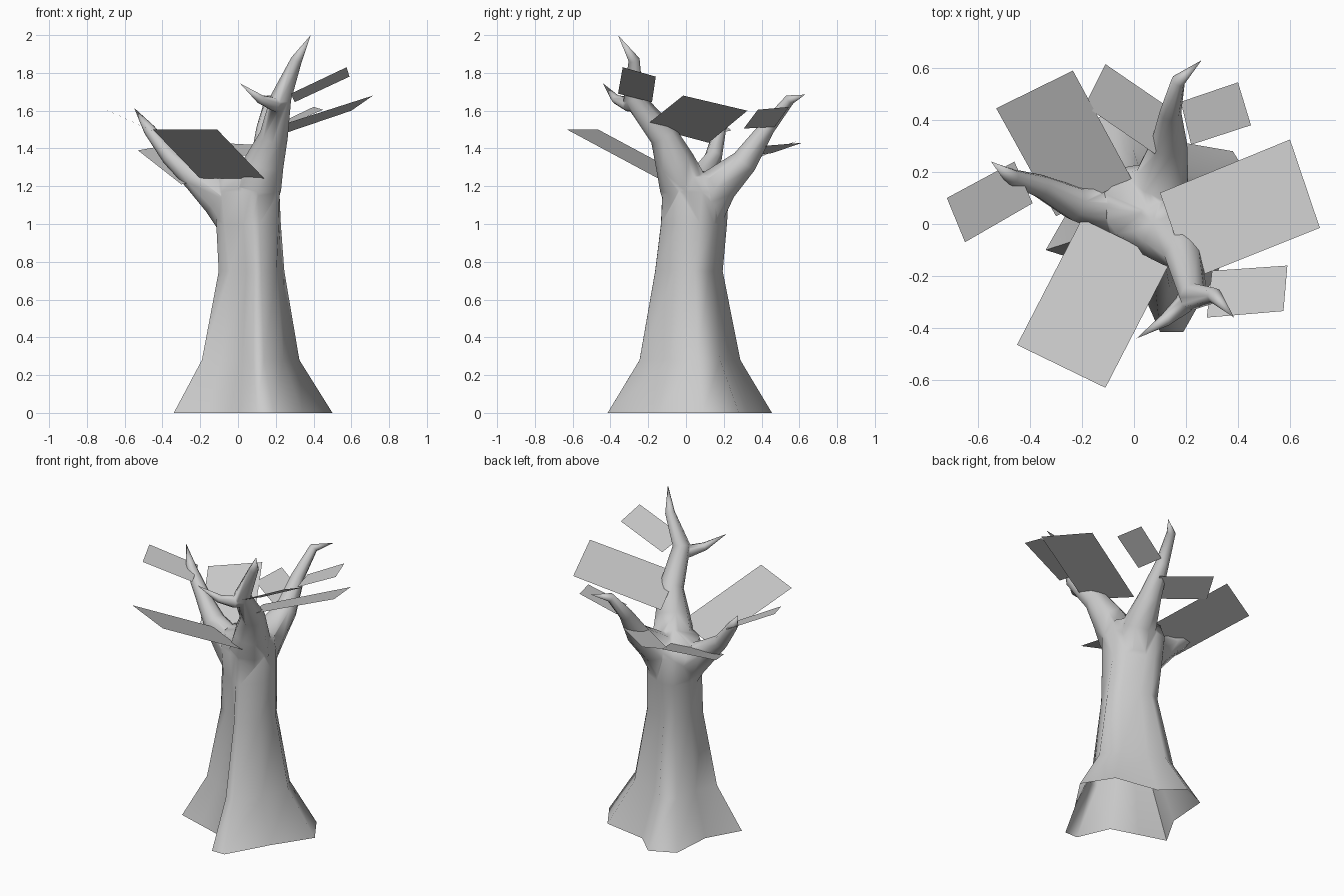
import bpy, bmesh
from math import cos, sin, tau, radians
from mathutils import Vector

if "Cube" in bpy.data.objects:
    bpy.data.objects.remove(bpy.data.objects["Cube"])

grey = bpy.data.materials.new("pale_grey")
grey.use_nodes = True
COLOUR = (0.6, 0.6, 0.6, 1)
grey.diffuse_color = COLOUR
grey.node_tree.nodes["Principled BSDF"].inputs["Base Color"].default_value = COLOUR


def finish(name, bm):
    mesh = bpy.data.meshes.new(name)
    bm.to_mesh(mesh)
    bm.free()
    mesh.materials.append(grey)
    obj = bpy.data.objects.new(name, mesh)
    bpy.context.collection.objects.link(obj)
    return obj


def loft(name, rings, tip):
    """Skin a list of point rings into a solid that ends on a tip point."""
    bm = bmesh.new()
    rows = [[bm.verts.new(p) for p in ring] for ring in rings]
    n = len(rows[0])
    for a, b in zip(rows, rows[1:]):
        for i in range(n):
            j = (i + 1) % n
            bm.faces.new((a[i], a[j], b[j], b[i]))
    end = bm.verts.new(tip)
    for i in range(n):
        bm.faces.new((rows[-1][i], rows[-1][(i + 1) % n], end))
    bm.faces.new(rows[0][::-1])
    return finish(name, bm)


def branch(name, path, sides=8):
    """Tapering limb through (x, y, z, radius) points; the last is its tip."""
    pts = [Vector(p[:3]) for p in path]
    rings = []
    side = Vector((1, 0, 0))
    for k in range(len(pts) - 1):
        t = (pts[k + 1] - pts[max(k - 1, 0)]).normalized()
        side = (side - t * side.dot(t)).normalized()
        up = t.cross(side)
        rings.append([pts[k] + path[k][3] * (side * cos(tau * i / sides) + up * sin(tau * i / sides))
                      for i in range(sides)])
    return loft(name, rings, pts[-1])


# Trunk: the root outline shrinks and rounds off as it rises, with a
# slight ridge along the diagonal below the front and right branches
roots = [(.19, -.415), (.34, -.15), (.50, .09), (.38, .28), (.09, .33), (-.04, .455),
         (-.20, .38), (-.22, .11), (-.34, -.10), (-.165, -.155), (.01, -.21), (.10, -.415)]
ridge = Vector((-.82, .57))
levels = [  # height, scale, centre x, centre y, roundness
    (0, 1, .04, 0, 0), (.28, .615, .045, .01, .12), (.75, .415, .06, .01, .35),
    (1.0, .41, .05, .04, .75), (1.17, .415, .043, .05, .9), (1.25, .37, .05, .05, .9)]
rings = []
for z, s, cx, cy, rnd in levels:
    ring = []
    for x, y in roots:
        v = Vector((x - .04, y))
        out = v.normalized()
        round_r = .41 * (1 + .2 * out.dot(ridge) ** 4)
        v = v.lerp(out * round_r, rnd) * s
        ring.append((v.x + cx, v.y + cy, z))
    rings.append(ring)
trunk = loft("trunk", rings, (.06, .05, 1.29))

# Limbs
limbs = [
    branch("front_branch", [(.06, .04, .9, .08), (.10, -.01, 1.2, .13), (.14, -.06, 1.33, .105),
                            (.19, -.12, 1.47, .075), (.228, -.28, 1.67, .055),
                            (.31, -.275, 1.87, .03), (.385, -.36, 2.0, 0)]),
    branch("front_twig", [(.23, -.24, 1.63, .045), (.19, -.31, 1.635, .038),
                          (.12, -.37, 1.66, .025), (.01, -.44, 1.745, 0)]),
    branch("back_branch", [(.06, .05, .9, .08), (.10, .16, 1.2, .11), (.135, .31, 1.33, .07),
                           (.14, .43, 1.51, .042), (.17, .55, 1.66, .028), (.26, .63, 1.685, 0)]),
    branch("right_branch", [(.05, .04, .88, .08), (-.08, .06, 1.13, .11), (-.23, .08, 1.245, .068),
                            (-.36, .145, 1.355, .046), (-.47, .18, 1.5, .032),
                            (-.55, .24, 1.615, 0)]),
]

# Weld the limbs into the trunk
for limb in limbs:
    mod = trunk.modifiers.new("weld", 'BOOLEAN')
    mod.operation = 'UNION'
    mod.solver = 'EXACT'
    mod.object = limb
bpy.context.view_layer.update()
welded = bpy.data.meshes.new_from_object(trunk.evaluated_get(bpy.context.evaluated_depsgraph_get()))
trunk.modifiers.clear()
trunk.data = welded
for limb in limbs:
    bpy.data.objects.remove(limb)

# Leave the trunk open underneath and soften the welds
bm = bmesh.new()
bm.from_mesh(welded)
floor = [f for f in bm.faces if f.calc_center_median().z < .001]
bmesh.ops.delete(bm, geom=floor, context='FACES')
bmesh.ops.remove_doubles(bm, verts=bm.verts[:], dist=.006)
bm.to_mesh(welded)
bm.free()
bpy.ops.object.select_all(action='DESELECT')
trunk.select_set(True)
bpy.context.view_layer.objects.active = trunk
bpy.ops.object.shade_smooth_by_angle(angle=radians(75))

# Flat leaf cards
leaves = {
    "front_leaf": [(-.2, .02, 1.24), (-.45, -.465, 1.5), (-.11, -.63, 1.5), (.14, -.145, 1.24)],
    "left_leaf": [(.1, .12, 1.43), (.215, -.215, 1.52), (.715, -.015, 1.68), (.6, .325, 1.6)],
    "left_small_leaf": [(.3, -.18, 1.645), (.28, -.36, 1.69), (.575, -.335, 1.83), (.59, -.16, 1.78)],
    "back_left_leaf": [(.18, .47, 1.515), (.22, .305, 1.505), (.45, .38, 1.605), (.4, .545, 1.62)],
    "back_leaf": [(-.19, .455, 1.375), (.08, .27, 1.36), (.16, .43, 1.415), (-.11, .615, 1.43)],
    "back_right_leaf": [(-.3, .03, 1.21), (-.01, .175, 1.26), (-.235, .59, 1.44), (-.53, .445, 1.39)],
    "right_small_leaf": [(-.72, .1, 1.615), (-.65, -.07, 1.583), (-.39, .08, 1.463), (-.46, .24, 1.495)],
}
for name, corners in leaves.items():
    bm = bmesh.new()
    face = bm.faces.new([bm.verts.new(c) for c in corners])
    face.normal_update()
    if face.normal.z < 0:
        face.normal_flip()
    finish(name, bm)
